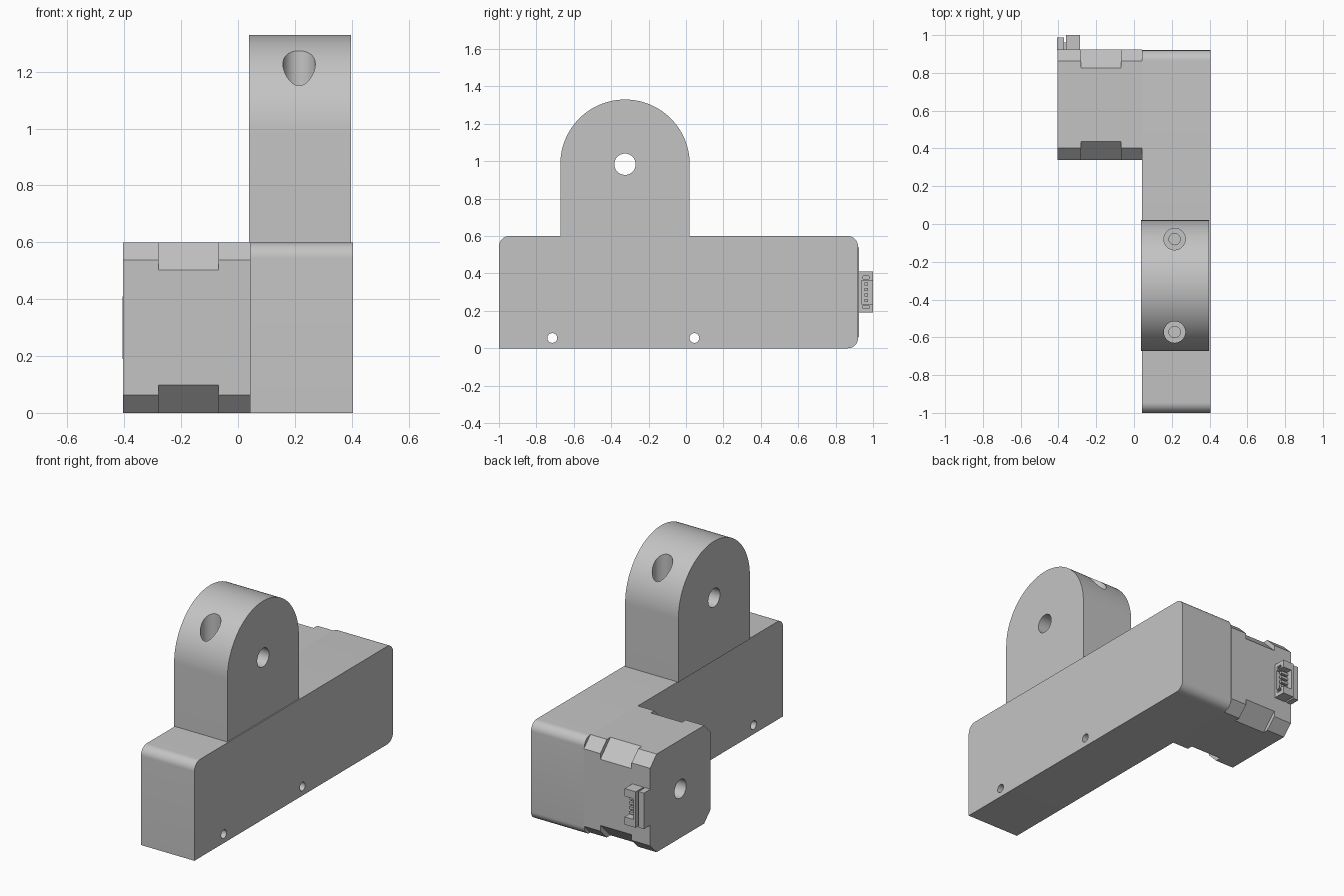
import bpy
import bmesh
from math import radians, sin, cos, pi
from mathutils import Matrix, Vector

if "Cube" in bpy.data.objects:
    bpy.data.objects.remove(bpy.data.objects["Cube"])

grey = bpy.data.materials.new("plain grey")
grey.use_nodes = True
COLOUR = (0.55, 0.55, 0.55, 1)
grey.diffuse_color = COLOUR
grey.node_tree.nodes["Principled BSDF"].inputs["Base Color"].default_value = COLOUR


def finish(name, bm):
    bmesh.ops.recalc_face_normals(bm, faces=bm.faces)
    mesh = bpy.data.meshes.new(name)
    bm.to_mesh(mesh)
    bm.free()
    mesh.materials.append(grey)
    obj = bpy.data.objects.new(name, mesh)
    bpy.context.collection.objects.link(obj)
    return obj


def prism(name, outline, x0, x1):
    """Extrude a (y, z) outline along x."""
    bm = bmesh.new()
    face = bm.faces.new([bm.verts.new((x0, y, z)) for y, z in outline])
    out = bmesh.ops.extrude_face_region(bm, geom=[face])
    moved = [v for v in out["geom"] if isinstance(v, bmesh.types.BMVert)]
    bmesh.ops.translate(bm, verts=moved, vec=(x1 - x0, 0, 0))
    return finish(name, bm)


def box(name, x0, x1, y0, y1, z0, z1):
    return prism(name, [(y0, z0), (y1, z0), (y1, z1), (y0, z1)], x0, x1)


def rod(name, start, end, radius):
    start, end = Vector(start), Vector(end)
    axis = end - start
    turn = axis.to_track_quat("Z", "Y").to_matrix().to_4x4()
    bm = bmesh.new()
    bmesh.ops.create_cone(bm, cap_ends=True, segments=40, radius1=radius, radius2=radius,
                          depth=axis.length,
                          matrix=Matrix.Translation((start + end) / 2) @ turn)
    return finish(name, bm)


def cut(obj, cutters):
    """Subtract the cutters, bake the result and remove them."""
    for cutter in cutters:
        cutter.hide_render = True
        mod = obj.modifiers.new("cut", "BOOLEAN")
        mod.operation, mod.solver, mod.object = "DIFFERENCE", "EXACT", cutter
    graph = bpy.context.evaluated_depsgraph_get()
    graph.update()
    baked = bpy.data.meshes.new_from_object(obj.evaluated_get(graph))
    obj.modifiers.clear()
    obj.data = baked
    for cutter in cutters:
        bpy.data.objects.remove(cutter)


def arc(y, z, radius, a0, a1, steps):
    angles = [radians(a0 + (a1 - a0) * i / steps) for i in range(steps + 1)]
    return [(y + radius * cos(a), z + radius * sin(a)) for a in angles]


# Long base with three rounded corners and two pin holes
R = 0.055
base = prism("base_body", [(-1, 0)]
             + arc(0.92 - R, R, R, -90, 0, 10)
             + arc(0.92 - R, 0.6 - R, R, 0, 90, 10)
             + arc(-1 + R, 0.6 - R, R, 90, 180, 10), 0.043, 0.405)
cut(base, [rod("pin_hole", (-0.1, y, 0.055), (0.5, y, 0.055), 0.026) for y in (-0.715, 0.045)])

# Round-topped upright with a cross hole and two stepped screw bores
MID = -0.326
tower = prism("upright_lug", [(MID - 0.346, 0.599), (MID + 0.346, 0.599)]
              + arc(MID, 0.984, 0.346, 0, 180, 64), 0.038, 0.398)
cutters = [rod("cross_hole", (-0.1, MID, 0.984), (0.5, MID, 0.984), 0.057)]
for y in (MID - 0.246, MID + 0.246):
    cutters.append(rod("screw_bore", (0.215, y, 0.8), (0.215, y, 1.5), 0.057))
    cutters.append(rod("screw_hole", (0.215, y, 0.65), (0.215, y, 0.9), 0.03))
cut(tower, cutters)


# Motor: chamfered square sections, the middle one cut deeper at the corners
def chamfered(c, y0=0.34, y1=0.925, z0=0.0, z1=0.6):
    return [(y0 + c, z0), (y1 - c, z0), (y1, z0 + c), (y1, z1 - c),
            (y1 - c, z1), (y0 + c, z1), (y0, z1 - c), (y0, z0 + c)]


motor_cap = prism("motor_end_cap", chamfered(0.063), -0.405, -0.28)
prism("motor_core", chamfered(0.098), -0.28, -0.068)
prism("motor_mount_cap", chamfered(0.063), -0.068, 0.043)
cut(motor_cap, [rod("shaft_recess", (-0.5, 0.633, 0.3), (-0.32, 0.633, 0.3), 0.057)])

# Plug socket on the back of the motor, opening towards the base
box("socket_back_plate", -0.407, -0.37, 0.92, 0.988, 0.19, 0.41)
box("socket_neck", -0.37, -0.36, 0.92, 0.96, 0.2, 0.4)
socket = box("socket_housing", -0.36, -0.285, 0.92, 1.0, 0.19, 0.41)
hollows = [box("socket_hollow", -0.345, -0.2, 0.938, 1.05, 0.237, 0.363)]
hollows += [box("latch_slot", -0.33, -0.2, 0.945, 0.978, z - 0.008, z + 0.008)
            for z in (0.222, 0.378)]
cut(socket, hollows)
for i in range(4):
    z = 0.255 + 0.03 * i
    box(f"socket_pin_{i + 1}", -0.35, -0.295, 0.955, 0.972, z - 0.008, z + 0.008)

# Smooth the curves, keep the edges crisp
bpy.ops.object.select_all(action="DESELECT")
for obj in (base, tower, motor_cap):
    obj.select_set(True)
    bpy.context.view_layer.objects.active = obj
bpy.ops.object.shade_smooth_by_angle(angle=radians(30))
